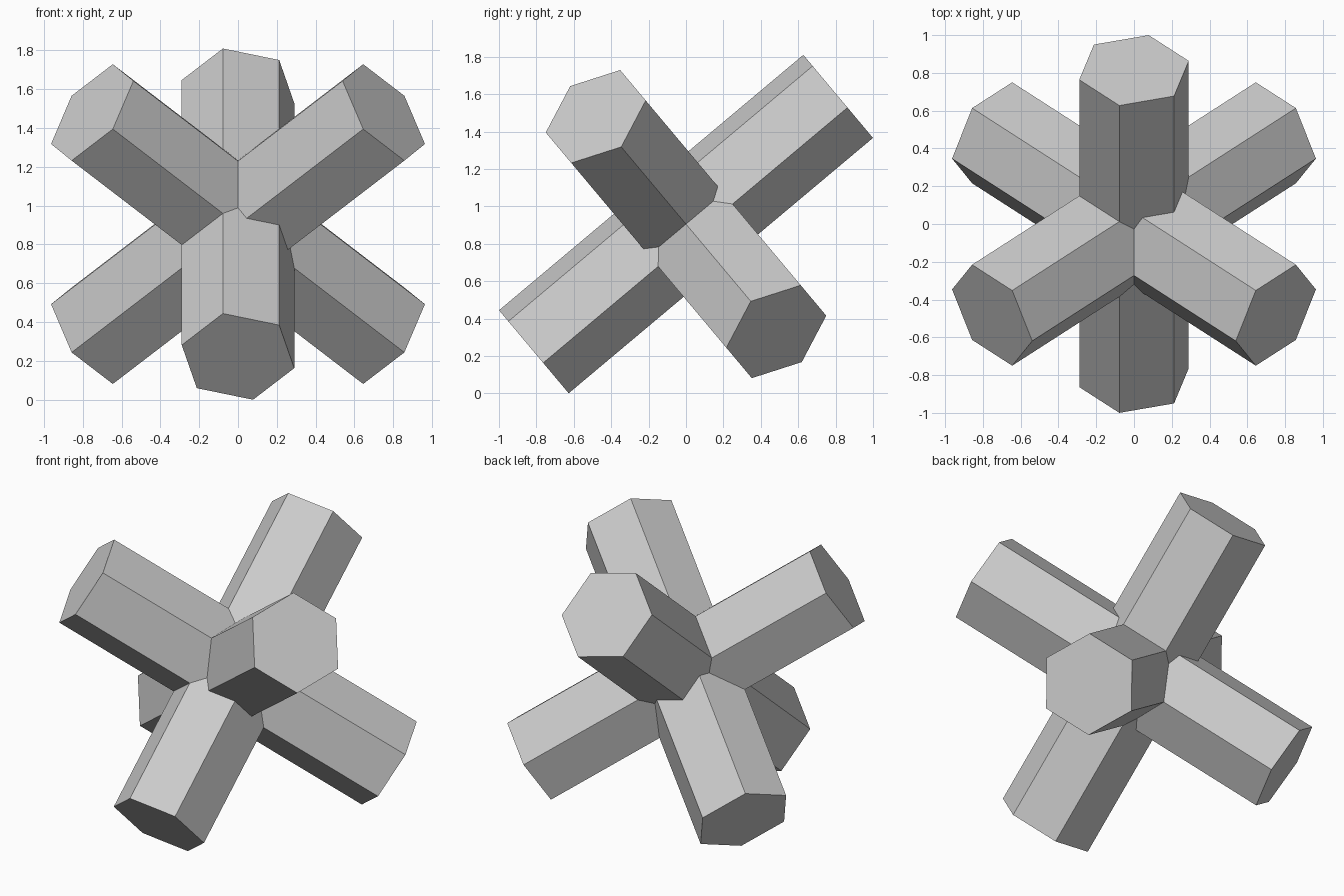
import bpy, bmesh
from math import cos, sin, radians, sqrt
from mathutils import Vector

if "Cube" in bpy.data.objects:
    bpy.data.objects.remove(bpy.data.objects["Cube"])

RADIUS, HALF = 0.30, 1.062
CENTRE = Vector((0, 0, 0.905))

# Tilted frame: three mutually perpendicular bar axes
t = radians(40)
X = Vector((1, 0, 0))
back_axis = Vector((0, cos(t), sin(t)))
front_axis = Vector((0, -sin(t), cos(t)))
left_axis = (front_axis - X) / sqrt(2)
right_axis = (front_axis + X) / sqrt(2)


def hex_bar(name, axis, u, v, turn):
    """Six-sided bar along axis, cross-section in the u, v plane."""
    bm = bmesh.new()
    ring = []
    for i in range(6):
        a = radians(turn + 60 * i)
        ring.append(bm.verts.new(CENTRE - axis * HALF
                                 + (u * cos(a) + v * sin(a)) * RADIUS))
    cap = bm.faces.new(ring)
    ext = bmesh.ops.extrude_face_region(bm, geom=[cap], use_keep_orig=True)
    top = [g for g in ext["geom"] if isinstance(g, bmesh.types.BMVert)]
    bmesh.ops.translate(bm, verts=top, vec=axis * 2 * HALF)
    bmesh.ops.recalc_face_normals(bm, faces=bm.faces)
    mesh = bpy.data.meshes.new(name)
    bm.to_mesh(mesh)
    bm.free()
    bpy.context.collection.objects.link(bpy.data.objects.new(name, mesh))


# Bar rising to the back, and two bars rising to the front corners
hex_bar("back_bar", back_axis, X, front_axis, 45)
hex_bar("left_bar", left_axis, right_axis, back_axis, 0)
hex_bar("right_bar", right_axis, left_axis, back_axis, 0)
